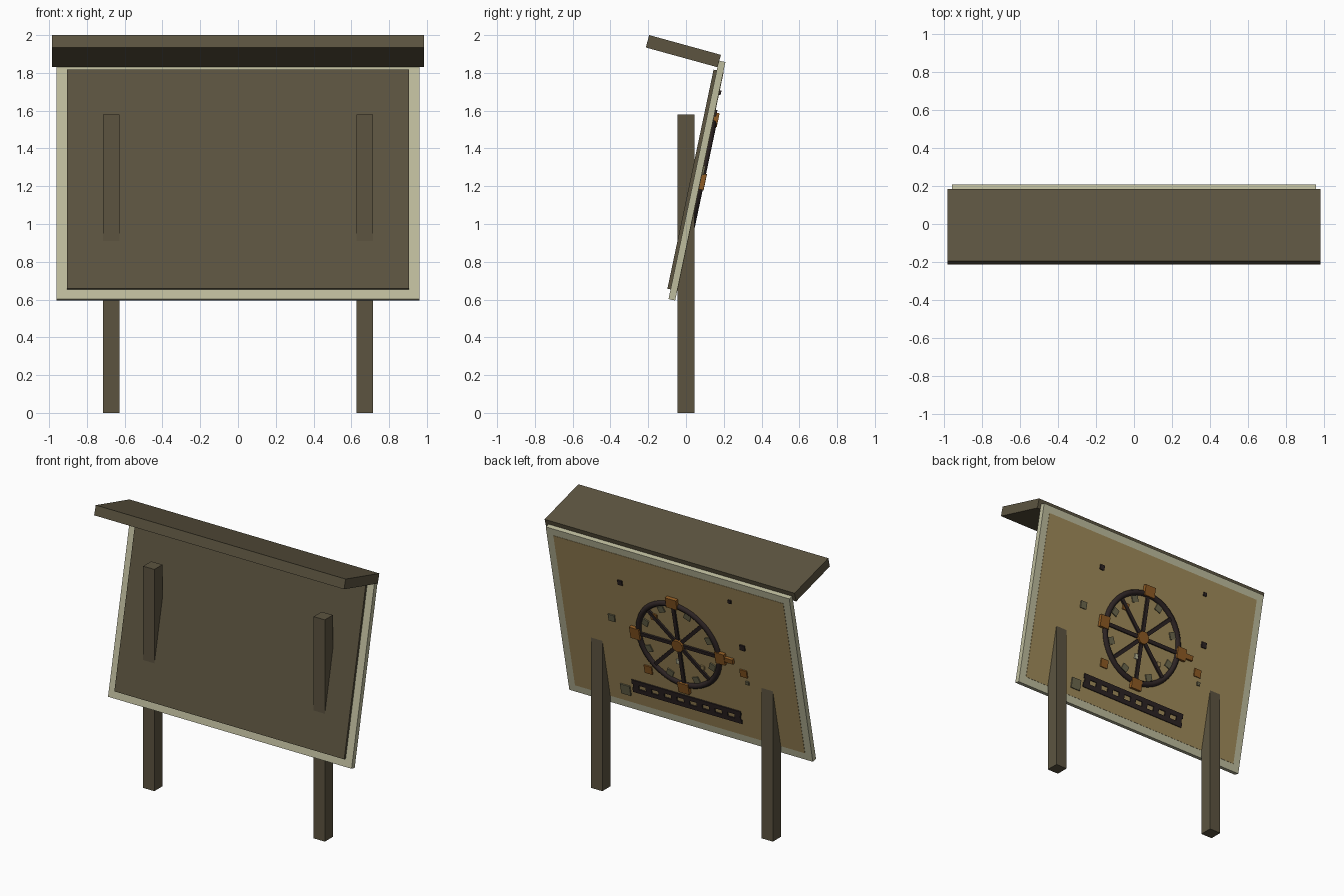
import bpy
from math import radians, sin, cos, pi
from mathutils import Matrix

cube = bpy.data.objects.get("Cube")
if cube:
    bpy.data.objects.remove(cube, do_unlink=True)


def material(name, *srgb):
    lin = [((c / 255 + 0.055) / 1.055) ** 2.4 for c in srgb] + [1]
    m = bpy.data.materials.new(name)
    m.use_nodes = True
    m.diffuse_color = lin
    node = next(n for n in m.node_tree.nodes if n.type == 'BSDF_PRINCIPLED')
    node.inputs["Base Color"].default_value = lin
    return m


WOOD = material("weathered wood", 92, 84, 64)
FRAME = material("pale frame", 190, 188, 157)
TAN = material("tan board", 161, 139, 90)
DARK = material("dark iron", 45, 36, 36)
BROWN = material("rusty brown", 143, 91, 35)
GREY = material("grey green", 108, 104, 78)

# Leaning board space: x across, y out of the back, z up the slope
BOARD = Matrix.Translation((0, 0.058, 1.23)) @ Matrix.Rotation(radians(-11.9), 4, 'X')
BACK = 0.02


def finish(name, mat, matrix):
    ob = bpy.context.object
    ob.name = name
    ob.data.materials.append(mat)
    ob.matrix_world = matrix
    return ob


def box(name, size, loc, mat, space=Matrix(), turn=0):
    bpy.ops.mesh.primitive_cube_add(size=1)
    bpy.context.object.data.transform(Matrix.Diagonal((*size, 1)))
    return finish(name, mat, space @ Matrix.Translation(loc) @ Matrix.Rotation(turn, 4, 'Y'))


def plate(name, x, z, w, h, mat, depth=0.008, turn=0):
    return box(name, (w, depth, h), (x, BACK + depth / 2, z), mat, BOARD, turn)


# Posts and sloping roof
for side, x in (("left", 0.672), ("right", -0.672)):
    box(side + "_post", (0.088, 0.09, 1.58), (x, 0, 0.79), WOOD)
roof = Matrix.Translation((0, -0.014, 1.915)) @ Matrix.Rotation(radians(-15.4), 4, 'X')
box("roof", (1.97, 0.394, 0.068), (0, 0, 0), WOOD, roof)

# Frame with a raised front panel and a board on the back
box("frame", (1.92, 0.036, 1.29), (0, 0, 0), FRAME, BOARD)
box("front_panel", (1.812, 0.03, 1.185), (0, -0.02, 0), WOOD, BOARD)
box("back_board", (1.812, 0.01, 1.185), (0, 0.015, 0), TAN, BOARD)

# Wheel rim, spokes and hub
bpy.ops.mesh.primitive_torus_add(major_radius=0.315, minor_radius=0.02,
                                 major_segments=40, minor_segments=8)
finish("wheel_rim", DARK, BOARD @ Matrix.Translation((0, BACK, 0)) @ Matrix.Rotation(pi / 2, 4, 'X'))
bpy.ops.object.shade_smooth_by_angle(angle=radians(50))
for i in range(8):
    a = i * pi / 4
    plate("spoke", 0.155 * sin(a), 0.155 * cos(a), 0.026, 0.31, DARK, 0.012, a)
    b = a + pi / 8
    plate("rim_tab", 0.27 * sin(b), 0.27 * cos(b), 0.05, 0.045, GREY, 0.008, b)
for i in range(4):
    a = i * pi / 2
    plate("rim_block", 0.335 * sin(a), 0.335 * cos(a), 0.085, 0.075, BROWN, 0.024, a)
plate("side_arm", -0.38, 0, 0.11, 0.035, BROWN, 0.02)
bpy.ops.mesh.primitive_cylinder_add(vertices=12, radius=0.045, depth=0.03)
finish("hub", BROWN, BOARD @ Matrix.Translation((0, BACK + 0.01, 0)) @ Matrix.Rotation(pi / 2, 4, 'X'))

# Slotted strip below the wheel
for z in (-0.418, -0.482):
    plate("strip_rail", 0, z, 0.86, 0.032, DARK)
for i in range(9):
    plate("strip_bar", (i - 4) * 0.1, -0.45, 0.045, 0.034, DARK)

# Loose fittings around the wheel
fittings = [
    (0.41, 0.37, 0.035, DARK), (-0.47, 0.48, 0.025, DARK), (-0.52, 0.13, 0.04, DARK),
    (0.52, 0.06, 0.05, GREY), (0.49, -0.5, 0.075, GREY), (-0.52, -0.15, 0.025, GREY),
    (-0.5, -0.08, 0.055, BROWN), (0.17, 0.17, 0.05, BROWN), (0.28, -0.28, 0.06, BROWN),
    (0.02, -0.14, 0.035, FRAME), (-0.17, -0.13, 0.03, TAN),
]
for x, z, size, mat in fittings:
    plate("fitting", x, z, size, size, mat, 0.009)
